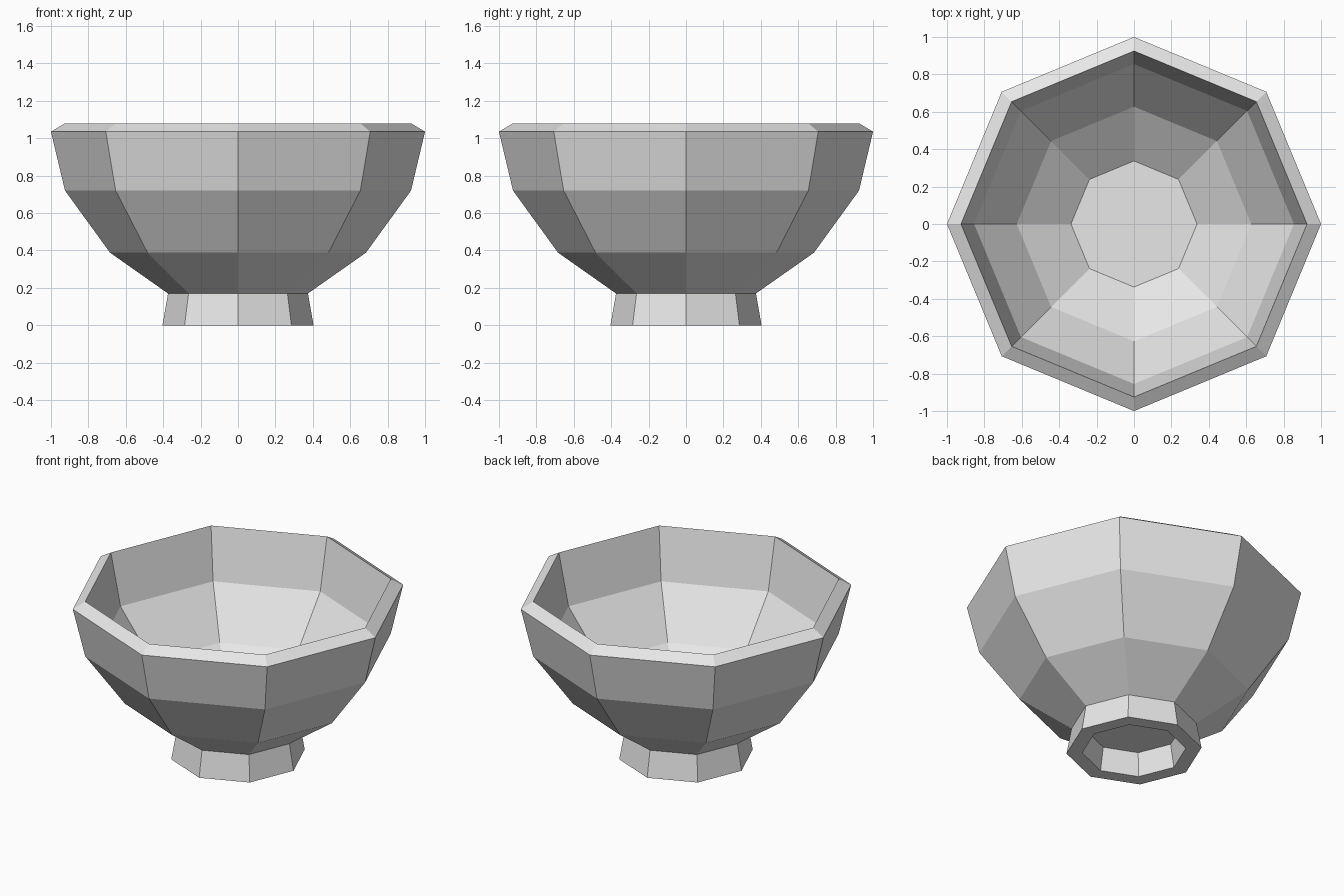
import bpy
import bmesh
from math import cos, sin, tau

SIDES = 8

cube = bpy.data.objects.get("Cube")
if cube:
    bpy.data.objects.remove(cube)

grey = bpy.data.materials.new("light_grey")
grey.use_nodes = True
grey.diffuse_color = (0.8, 0.8, 0.8, 1)
grey.node_tree.nodes["Principled BSDF"].inputs["Base Color"].default_value = (0.8, 0.8, 0.8, 1)


def lathe(name, profile):
    """Turn a (radius, height) profile into an eight-sided solid, capped at both ends."""
    bm = bmesh.new()
    rings = [[bm.verts.new((r * cos(tau * i / SIDES), r * sin(tau * i / SIDES), z))
              for i in range(SIDES)] for r, z in profile]
    for low, high in zip(rings, rings[1:]):
        for i in range(SIDES):
            j = (i + 1) % SIDES
            bm.faces.new((low[i], low[j], high[j], high[i]))
    bm.faces.new(rings[0])
    bm.faces.new(rings[-1])
    bmesh.ops.recalc_face_normals(bm, faces=bm.faces)
    mesh = bpy.data.meshes.new(name)
    bm.to_mesh(mesh)
    bm.free()
    mesh.materials.append(grey)
    obj = bpy.data.objects.new(name, mesh)
    bpy.context.collection.objects.link(obj)
    return obj


# Bowl: outer wall up to the bevelled rim, then down the inner wall to the floor
lathe("bowl", [(0.374, 0.17), (0.684, 0.388), (0.925, 0.72), (1.0, 1.035),
               (0.925, 1.08), (0.855, 0.745), (0.627, 0.447), (0.337, 0.243)])

# Foot: flared ring with a hollow underside
lathe("foot", [(0.374, 0.17), (0.404, 0), (0.31, 0), (0.285, 0.15)])
